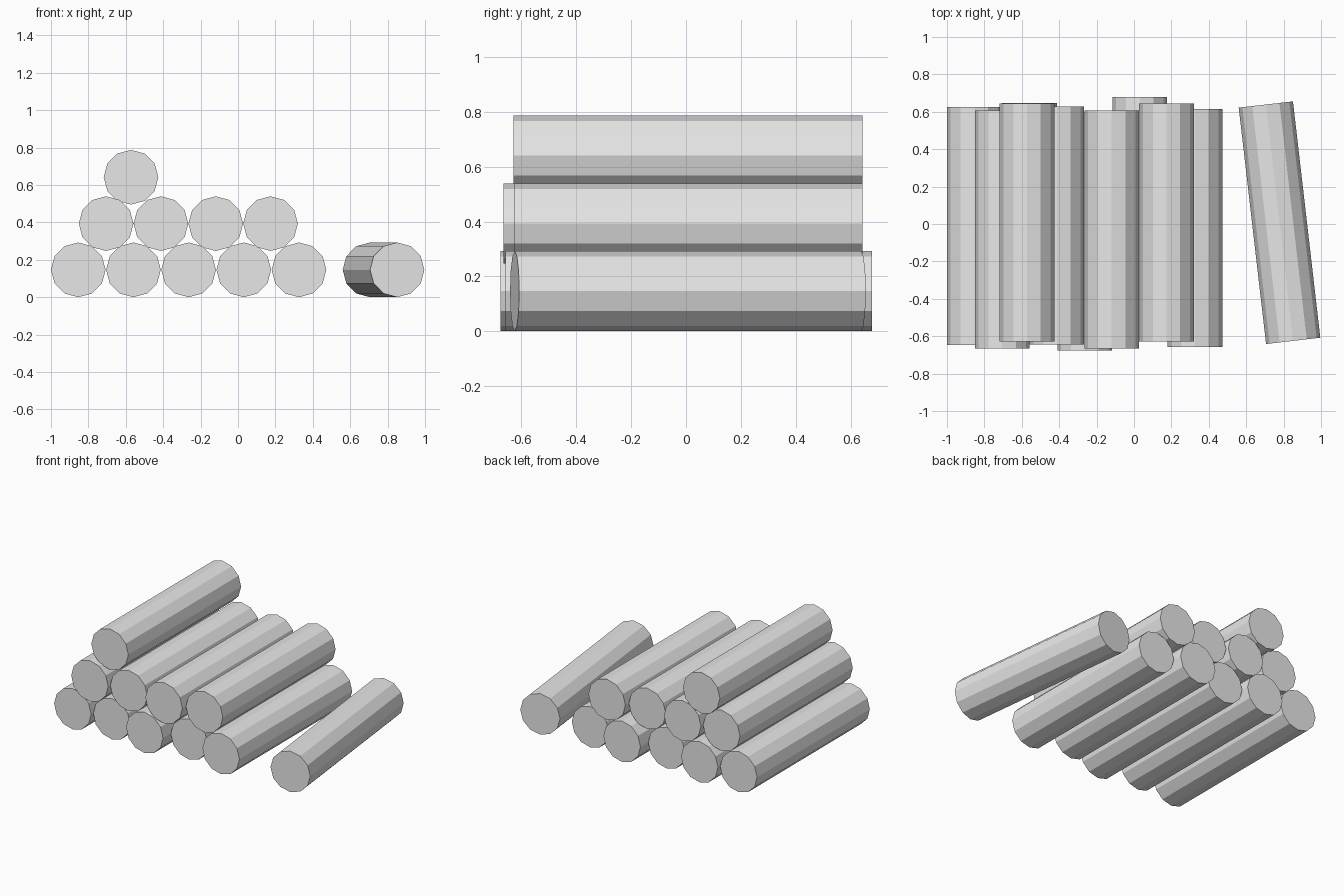
import bpy
import math

RADIUS = 0.146
LENGTH = 1.272
SIDES = 12

# Remove the default cube
cube = bpy.data.objects.get("Cube")
if cube:
    bpy.data.objects.remove(cube, do_unlink=True)

# Single plain grey for every log
grey = bpy.data.materials.new("light_grey")
grey.use_nodes = True
colour = (0.8, 0.8, 0.8, 1)
grey.diffuse_color = colour
grey.node_tree.nodes["Principled BSDF"].inputs["Base Color"].default_value = colour


def add_log(name, x, y, z, turn=0):
    """Twelve-sided log lying along y, turned about the vertical."""
    bpy.ops.mesh.primitive_cylinder_add(
        vertices=SIDES, radius=RADIUS, depth=LENGTH,
        location=(x, y, z), rotation=(math.pi / 2, 0, math.radians(turn)))
    log = bpy.context.object
    log.name = name
    log.data.name = name
    log.data.materials.append(grey)


# Stacked rows: height, first log x, spacing, and each log's slide along y
rows = {
    "bottom_log": (RADIUS, -0.854, 0.295, (-0.01, 0.01, -0.041, 0.042, -0.022)),
    "middle_log": (0.393, -0.705, 0.293, (-0.03, -0.008, -0.03, 0.008)),
    "top_log": (0.641, -0.572, 0, (0.007,)),
}
for name, (z, start, step, slides) in rows.items():
    for i, y in enumerate(slides):
        add_log(f"{name}_{i + 1}", start + i * step, y, z)

# Loose log lying askew beside the pile
add_log("loose_log", 0.778, 0.007, RADIUS, turn=6.6)
